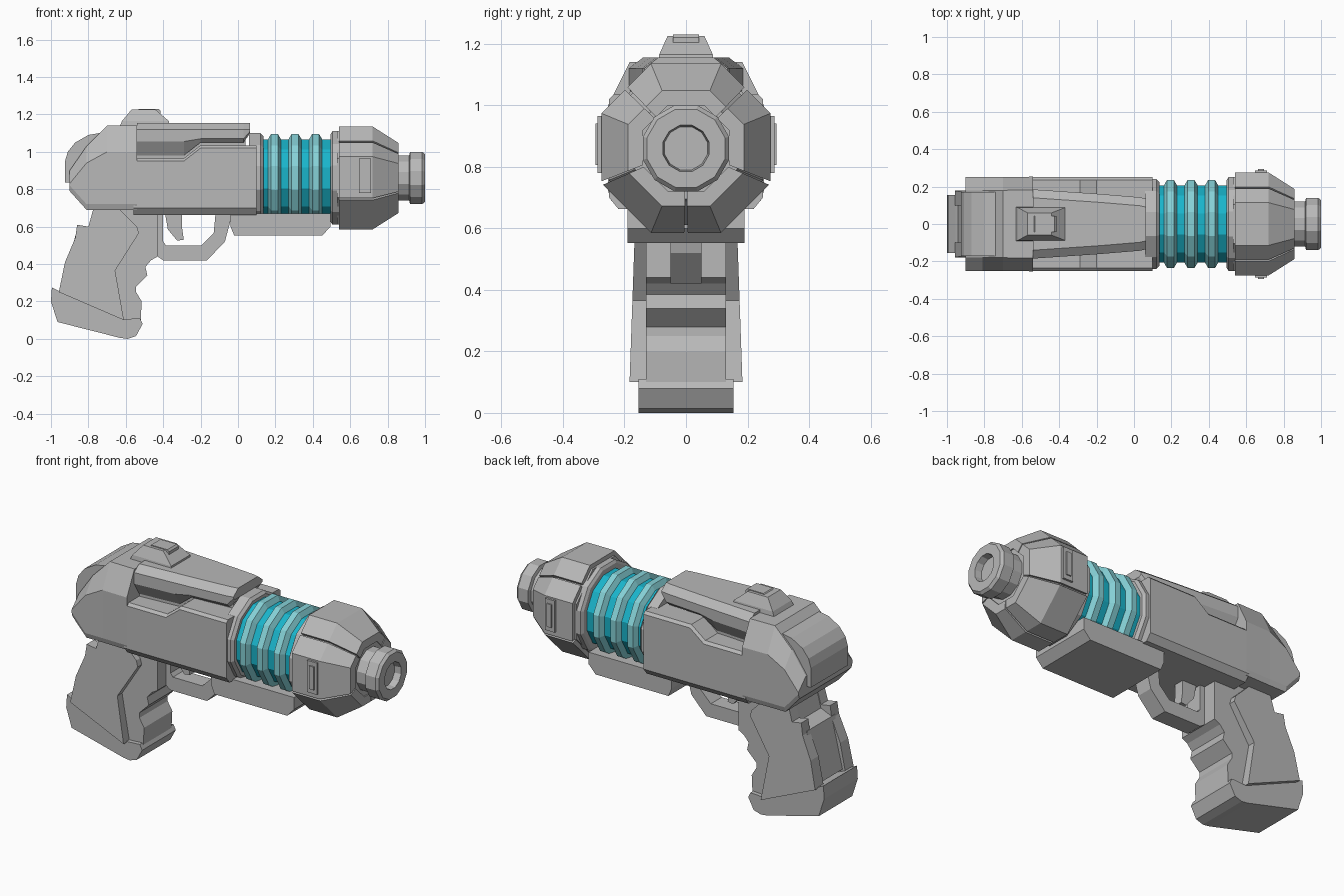
import bpy, bmesh, math
from mathutils import Vector

old = bpy.data.objects.get("Cube")
if old:
    bpy.data.objects.remove(old, do_unlink=True)

AXIS_Z = 0.86


def material(name, rgb):
    m = bpy.data.materials.new(name)
    m.use_nodes = True
    m.diffuse_color = (*rgb, 1)
    m.node_tree.nodes["Principled BSDF"].inputs["Base Color"].default_value = (*rgb, 1)
    return m


GREY = material("grey metal", (0.48, 0.48, 0.48))
TEAL = material("teal core", (0.01, 0.46, 0.6))
PALE = material("pale teal", (0.24, 0.64, 0.68))


def loft(name, sections, mat=GREY, bevel=0):
    """Closed solid through matching cross-sections."""
    bm = bmesh.new()
    rings = [[bm.verts.new(p) for p in s] for s in sections]
    n = len(rings[0])
    for a, b in zip(rings, rings[1:]):
        for i in range(n):
            j = (i + 1) % n
            bm.faces.new((a[i], a[j], b[j], b[i]))
    bm.faces.new(rings[0])
    bm.faces.new(rings[-1][::-1])
    bmesh.ops.recalc_face_normals(bm, faces=bm.faces)
    me = bpy.data.meshes.new(name)
    bm.to_mesh(me)
    bm.free()
    me.materials.append(mat)
    ob = bpy.data.objects.new(name, me)
    bpy.context.collection.objects.link(ob)
    if bevel:
        mod = ob.modifiers.new("edge", "BEVEL")
        mod.width, mod.segments = bevel, 1
        mod.limit_method = "ANGLE"
    return ob


def prism(name, profile, y0, y1, bevel=0):
    """Side profile in x, z pushed along y."""
    return loft(name, [[(x, y, z) for x, z in profile] for y in (y0, y1)], bevel=bevel)


def lathe(name, profile, sides=12, mat=GREY):
    """Faceted turned part along the barrel axis, flat side up."""
    secs = []
    for x, r in profile:
        r /= math.cos(math.pi / sides)
        angles = [(i + 0.5) * math.tau / sides for i in range(sides)]
        secs.append([(x, r * math.cos(a), AXIS_Z + r * math.sin(a)) for a in angles])
    return loft(name, secs, mat)


def mirrored(half):
    return half + [(-y, z) for y, z in reversed(half)]


def along_x(name, stations, bevel=0):
    """Symmetric cross-sections given as x and a half outline in y, z."""
    return loft(name, [[(x, y, z) for y, z in mirrored(h)] for x, h in stations], bevel=bevel)


# Muzzle with recessed bore
lathe("muzzle", [(0.84, 0.12), (0.915, 0.12), (0.92, 0.14), (0.985, 0.14), (1.0, 0.127),
                 (1.0, 0.075), (0.96, 0.07)])

# Octagonal head: inner core and five armour panels with gaps between them
lathe("head_core", [(0.53, 0.25), (0.71, 0.25), (0.85, 0.165)], 8)


def octagon_point(x, apothem, deg):
    r = apothem / math.cos(math.radians((deg + 22.5) % 45 - 22.5))
    a = math.radians(deg)
    return (x, r * math.cos(a), AXIS_Z + r * math.sin(a))


for name, start, end in (("top", 45, 135), ("left", -22.5, 45), ("right", 135, 202.5),
                         ("lower_left", -90, -22.5), ("lower_right", 202.5, 270)):
    corners = [c for c in (-67.5, -22.5, 22.5, 67.5, 112.5, 157.5, 202.5, 247.5)
               if start + 2 < c < end - 2]
    degs = [start + 1.2] + corners + [end - 1.2]
    secs = []
    for x, r in ((0.54, 0.275), (0.72, 0.275), (0.857, 0.188)):
        secs.append([octagon_point(x, r, d) for d in degs]
                    + [octagon_point(x, 0.14, d) for d in reversed(degs)])
    loft("head_panel_" + name, secs)

# Small framed plates on both sides of the head
plate = [(0.647, 0.78), (0.71, 0.78), (0.71, 0.965), (0.647, 0.965)]
inner = [(0.664, 0.805), (0.694, 0.805), (0.694, 0.94), (0.664, 0.94)]
for side, s in (("left", 1), ("right", -1)):
    prism("head_plate_" + side, plate, s * 0.26, s * 0.287)
    prism("head_plate_inset_" + side, inner, s * 0.28, s * 0.294)

# Collars, glowing core and coil rings
lathe("front_collar", [(0.495, 0.235), (0.505, 0.25), (0.55, 0.25)])
lathe("rear_collar", [(0.06, 0.24), (0.12, 0.24), (0.135, 0.225)])
lathe("energy_core", [(0.12, 0.207), (0.51, 0.207)], mat=TEAL)
for i in range(3):
    c = 0.195 + i * 0.11
    lathe("coil_ring_%d" % (i + 1), [(c - 0.036, 0.205), (c - 0.018, 0.236),
                                     (c + 0.018, 0.236), (c + 0.036, 0.205)], mat=PALE)

# Main body with stepped shoulder
along_x("main_body", [(x, [(0.22, 0.663), (0.25, 0.7), (0.25, top - 0.015), (0.235, top)])
                      for x, top in ((-0.56, 0.965), (-0.29, 0.965), (-0.2, 1.035), (0.1, 1.035))])
along_x("body_spine", [(-0.56, [(0.14, 0.9), (0.14, 1.13)]), (0.04, [(0.1, 0.9), (0.1, 1.13)])])

# Tapered top cover
along_x("top_cover", [(x, [(w - cut, low), (w, low + lift), (w, 1.12), (w - 0.045, 1.155)])
                      for x, w, cut, low, lift in
                      ((-0.54, 0.185, 0.045, 0.98, 0.075), (-0.29, 0.168, 0.045, 0.98, 0.075),
                       (-0.2, 0.162, 0.02, 1.05, 0.02), (0.03, 0.143, 0.02, 1.05, 0.02),
                       (0.065, 0.135, 0.015, 1.1, 0.01))])

# Rear housing, chamfered along the top
along_x("rear_housing", [(x, [(w - 0.01, low), (w, low + 0.03), (w, mid), (w - 0.07, top)])
                         for x, w, low, mid, top in
                         ((-0.9, 0.25, 0.79, 0.83, 0.9), (-0.81, 0.25, 0.69, 0.94, 1.03),
                          (-0.70, 0.25, 0.69, 1.0, 1.14), (-0.54, 0.253, 0.69, 1.0, 1.14))])

# Curved strip wrapping the back of the housing
prism("back_strip", [(-0.925, 0.835), (-0.925, 0.95), (-0.91, 1.0), (-0.87, 1.05), (-0.8, 1.09),
                     (-0.68, 1.11), (-0.68, 1.0), (-0.84, 0.95), (-0.88, 0.835)], -0.17, 0.17)

# Sight on top
loft("sight_base", [[(x0, -y, z), (x1, -y, z), (x1, y, z), (x0, y, z)]
                    for x0, x1, y, z in ((-0.635, -0.365, 0.092, 1.13), (-0.62, -0.37, 0.087, 1.165),
                                         (-0.57, -0.44, 0.06, 1.225))])
prism("sight_block", [(-0.54, 1.16), (-0.415, 1.16), (-0.415, 1.22), (-0.425, 1.23),
                      (-0.53, 1.23), (-0.54, 1.22)], -0.043, 0.043)

# Rail below the barrel
prism("under_rail", [(-0.04, 0.67), (-0.04, 0.6), (-0.02, 0.552), (0.45, 0.552),
                     (0.495, 0.6), (0.495, 0.67)], -0.19, 0.19)

# Trigger guard swept as a band, and trigger
guard_out = [(-0.43, 0.67), (-0.43, 0.44), (-0.4, 0.42), (-0.165, 0.42), (-0.07, 0.52), (-0.03, 0.67)]
guard_in = [(-0.4, 0.67), (-0.4, 0.52), (-0.385, 0.5), (-0.195, 0.5), (-0.13, 0.565), (-0.12, 0.67)]
loft("trigger_guard", [[(a[0], -0.05, a[1]), (a[0], 0.05, a[1]), (b[0], 0.05, b[1]), (b[0], -0.05, b[1])]
                       for a, b in zip(guard_out, guard_in)])
prism("trigger", [(-0.39, 0.67), (-0.3, 0.67), (-0.3, 0.6), (-0.29, 0.53), (-0.325, 0.525),
                  (-0.375, 0.585)], -0.03, 0.03)

# Grip core with finger grooves
prism("grip_core", [(-0.77, 0.7), (-0.8, 0.58), (-0.87, 0.55), (-0.94, 0.26), (-0.62, 0.08),
                    (-0.52, 0.1), (-0.515, 0.2), (-0.545, 0.25), (-0.545, 0.28), (-0.485, 0.34),
                    (-0.495, 0.385), (-0.465, 0.42), (-0.43, 0.44), (-0.43, 0.7)], -0.13, 0.13)

# Grip side panels, flaring toward the bottom
panel = [(-0.775, 0.69), (-0.8, 0.6), (-0.86, 0.61), (-0.87, 0.54), (-0.925, 0.41), (-0.958, 0.25),
         (-0.61, 0.1), (-0.657, 0.365), (-0.53, 0.565), (-0.54, 0.6), (-0.63, 0.69)]
for side, s in (("left", 1), ("right", -1)):
    loft("grip_panel_" + side, [[(x, s * 0.1, z) for x, z in panel],
                                [(x, s * (0.187 - 0.035 * z), z) for x, z in panel]])

# Grip base
prism("grip_base", [(-0.995, 0.275), (-0.955, 0.255), (-0.61, 0.105), (-0.525, 0.11), (-0.51, 0.08),
                    (-0.545, 0.015), (-0.59, 0.0), (-0.63, 0.005), (-0.965, 0.09), (-1.0, 0.2)],
      -0.155, 0.155)
